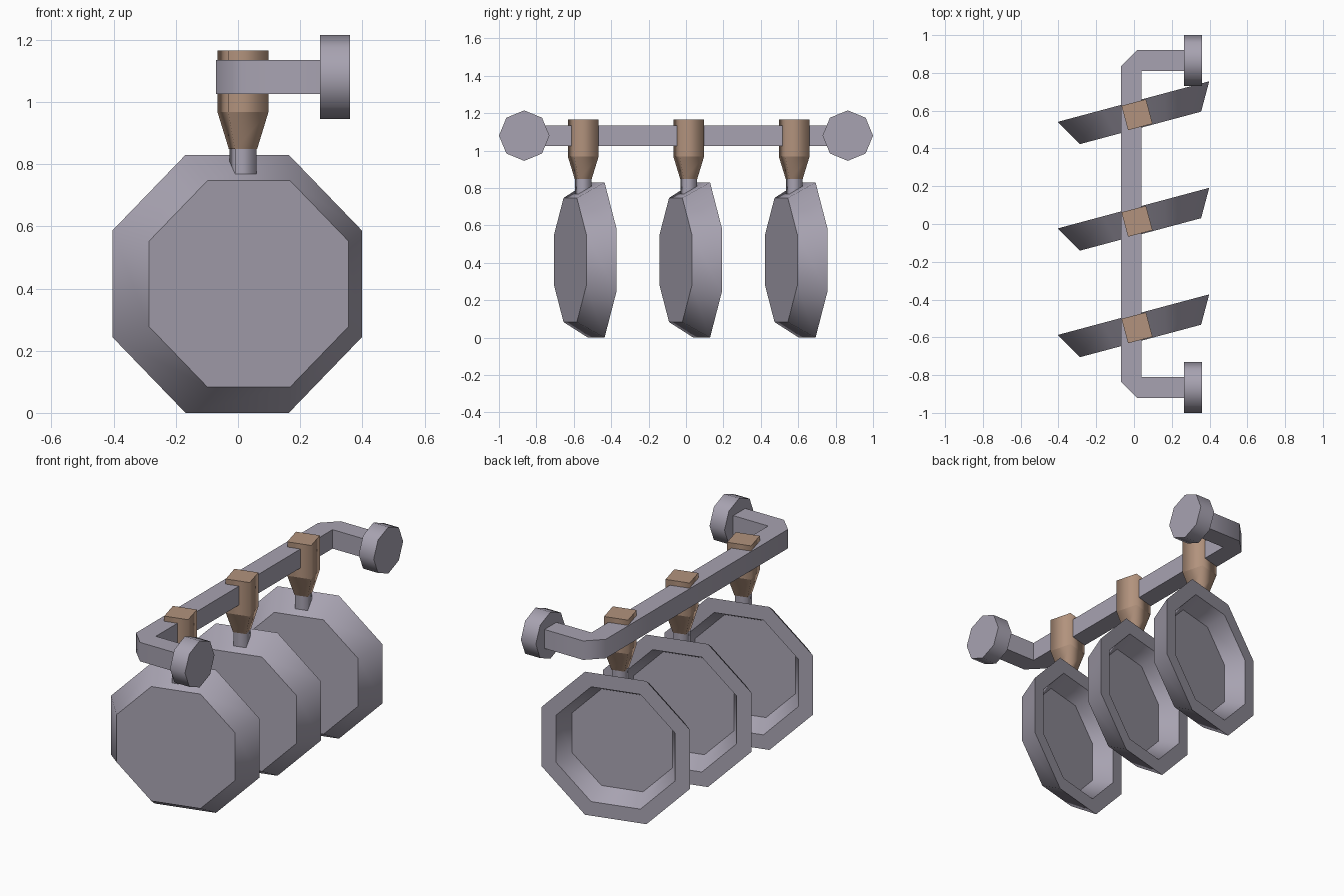
import bpy, bmesh
from math import cos, sin, pi, radians

cube = bpy.data.objects.get("Cube")
if cube:
    bpy.data.objects.remove(cube, do_unlink=True)


def material(name, rgb):
    m = bpy.data.materials.new(name)
    m.use_nodes = True
    m.diffuse_color = (*rgb, 1)
    m.node_tree.nodes["Principled BSDF"].inputs["Base Color"].default_value = (*rgb, 1)
    return m


steel = material("grey metal", (0.39, 0.365, 0.44))
wood = material("brown wood", (0.445, 0.29, 0.205))


def finish(bm, name, mat, loc=(0, 0, 0), rot=(0, 0, 0)):
    bmesh.ops.recalc_face_normals(bm, faces=bm.faces)
    mesh = bpy.data.meshes.new(name)
    bm.to_mesh(mesh)
    bm.free()
    mesh.materials.append(mat)
    obj = bpy.data.objects.new(name, mesh)
    obj.location, obj.rotation_euler = loc, rot
    bpy.context.collection.objects.link(obj)
    return obj


def loft(name, rings, sides, mat, loc, rot, turn=0.5):
    """Stack regular polygons (height, apothem); sides smooth, ring edges sharp."""
    bm = bmesh.new()
    loops = []
    for h, apothem in rings:
        r = apothem / cos(pi / sides)
        angles = [2 * pi * (i + turn) / sides for i in range(sides)]
        loops.append([bm.verts.new((r * cos(a), r * sin(a), h)) for a in angles])
    for low, high in zip(loops, loops[1:]):
        for i in range(sides):
            j = (i + 1) % sides
            bm.faces.new((low[i], low[j], high[j], high[i])).smooth = True
    bm.faces.new(loops[0])
    bm.faces.new(loops[-1])
    for loop in loops:
        for i in range(sides):
            bm.edges.get((loop[i], loop[i - 1])).smooth = False
    return finish(bm, name, mat, loc, rot)


# Wall rail: one bent outline with chamfered outer corners, extruded upward
half = [(0.27, 0.81), (0.27, 0.92), (0.015, 0.92), (-0.07, 0.835)]
outline = [(0.04, 0.81)] + half + [(x, -y) for x, y in reversed(half)] + [(0.04, -0.81)]
bm = bmesh.new()
base = bm.faces.new([bm.verts.new((x, y, 1.025)) for x, y in outline])
top = bmesh.ops.extrude_face_region(bm, geom=[base], use_keep_orig=True)["geom"]
bmesh.ops.translate(bm, vec=(0, 0, 0.11), verts=[v for v in top if isinstance(v, bmesh.types.BMVert)])
for f in bm.faces:
    f.smooth = True
for e in bm.edges:
    e.smooth = e.calc_face_angle(0) < radians(50)
finish(bm, "rail", steel)

# Round wall mounts at the rail ends
for label, side in (("front", -1), ("back", 1)):
    loft(f"{label}_wall_mount", [(0.264, 0.135 * cos(pi / 8)), (0.36, 0.135 * cos(pi / 8))],
         8, steel, (0, side * 0.865, 1.08), (0, pi / 2, 0), turn=0)
    bpy.data.objects[f"{label}_wall_mount"].location.z = 1.08

# Three hanging pans, each with a wooden grip and a metal neck
tilt = radians(15)
for label, k in (("front", -1), ("middle", 0), ("back", 1)):
    x, y = 0.016, 0.0145 + k * 0.564
    loft(f"{label}_pan", [(0.028, 0.28), (-0.072, 0.333), (-0.072, 0.415), (0.072, 0.332)],
         8, steel, (x, y, 0.415), (pi / 2, 0, tilt))
    loft(f"{label}_pan_neck", [(0.757, 0.0355), (0.86, 0.0355)],
         4, steel, (x, y, 0), (0, 0, tilt))
    loft(f"{label}_pan_grip", [(0.848, 0.037), (0.968, 0.067), (1.165, 0.067)],
         4, wood, (x, y, 0), (0, 0, tilt))
